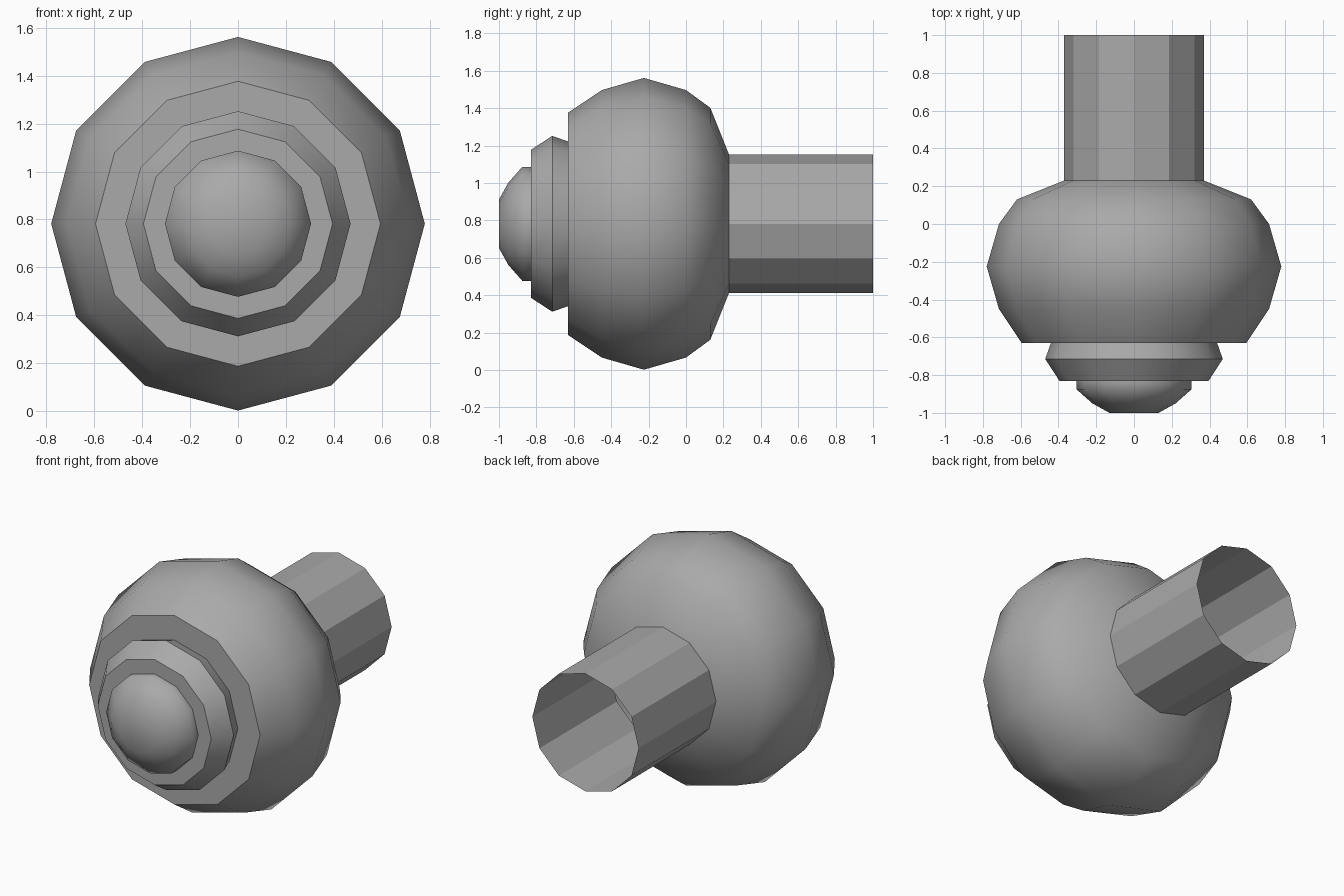
import bpy
import bmesh
import math

SIDES = 12
CENTRE_Z = 0.782

cube = bpy.data.objects.get("Cube")
if cube:
    bpy.data.objects.remove(cube, do_unlink=True)

grey = bpy.data.materials.new("plain grey")
grey.use_nodes = True
colour = (0.4, 0.4, 0.4, 1)
grey.diffuse_color = colour
grey.node_tree.nodes["Principled BSDF"].inputs["Base Color"].default_value = colour


def lathe(name, profile, smooth=True, cap=False):
    """Turn (y, radius) points, listed front to back, around the y axis."""
    bm = bmesh.new()
    rings = []
    for y, r in profile:
        ring = []
        for i in range(SIDES):
            a = math.tau * i / SIDES
            ring.append(bm.verts.new((r * math.cos(a), y, CENTRE_Z + r * math.sin(a))))
        rings.append(ring)
    for lo, hi in zip(rings, rings[1:]):
        for i in range(SIDES):
            j = (i + 1) % SIDES
            bm.faces.new((lo[i], hi[i], hi[j], lo[j]))
    if cap:
        bm.faces.new(rings[0])
    mesh = bpy.data.meshes.new(name)
    bm.to_mesh(mesh)
    bm.free()
    mesh.materials.append(grey)
    obj = bpy.data.objects.new(name, mesh)
    bpy.context.collection.objects.link(obj)
    if smooth:
        bpy.ops.object.select_all(action='DESELECT')
        obj.select_set(True)
        bpy.context.view_layer.objects.active = obj
        bpy.ops.object.shade_smooth_by_angle(angle=math.radians(50))


# Rounded body with its flat front rim and the shoulder into the stem
lathe("body", [(-0.63, 0.44), (-0.63, 0.595), (-0.45, 0.715), (-0.225, 0.78),
               (0, 0.715), (0.13, 0.62), (0.23, 0.37)])

# Collar and rounded tip on the front
lathe("collar", [(-0.83, 0.305), (-0.83, 0.395), (-0.715, 0.47), (-0.63, 0.44)])
lathe("tip", [(-1, 0.13), (-0.95, 0.22), (-0.875, 0.305), (-0.83, 0.305)], cap=True)

# Hollow, faceted stem, open at the back
lathe("stem", [(0.23, 0.37), (1, 0.37)], smooth=False)
